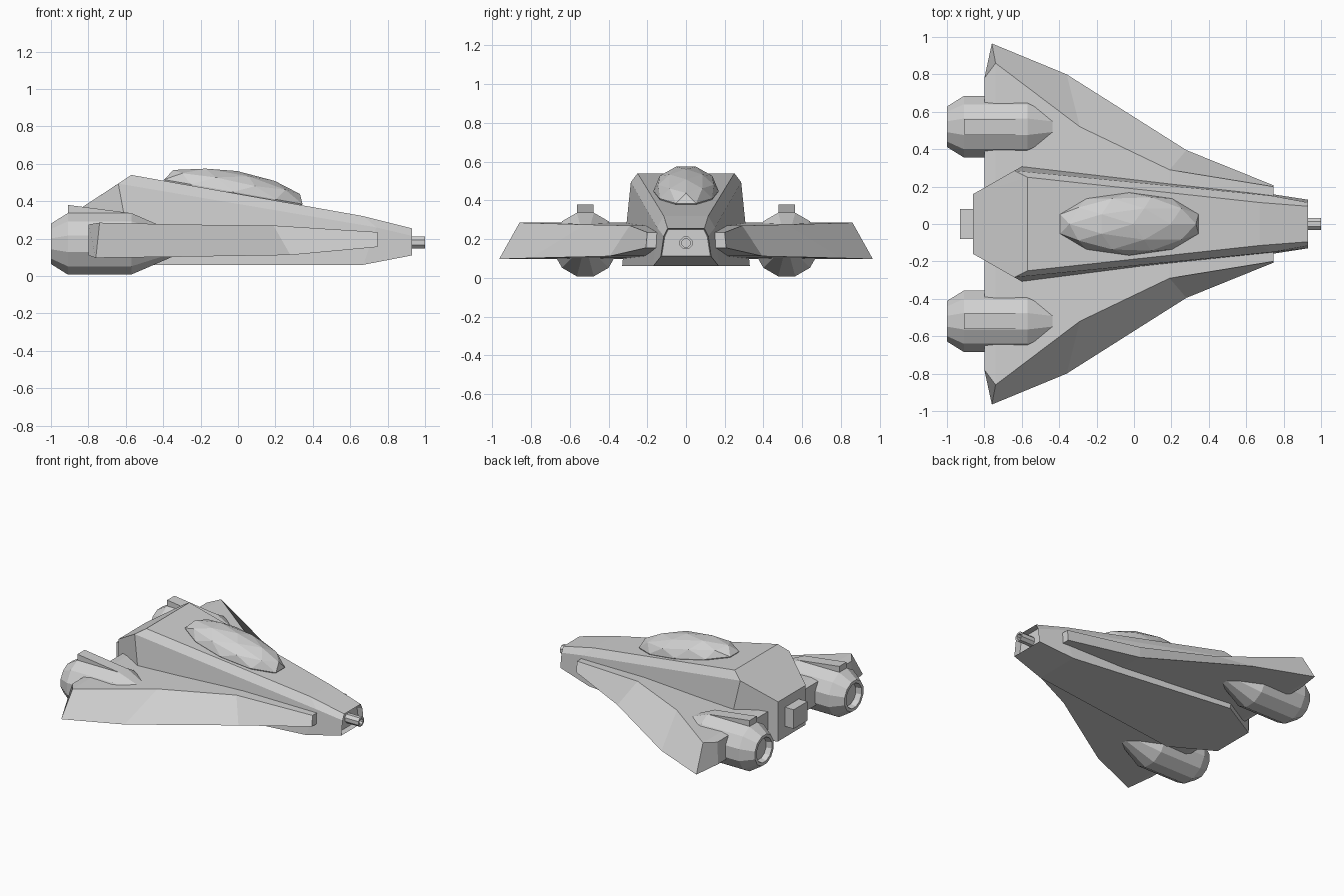
import bpy
import bmesh
from math import sin, cos, pi
from mathutils import Matrix, Vector

cube = bpy.data.objects.get("Cube")
if cube:
    bpy.data.objects.remove(cube, do_unlink=True)

grey = bpy.data.materials.new("light_grey")
grey.use_nodes = True
grey.diffuse_color = (0.64, 0.64, 0.64, 1)
grey.node_tree.nodes["Principled BSDF"].inputs["Base Color"].default_value = grey.diffuse_color


def finish(name, bm, mirror=False):
    """Turn a bmesh into a flat-shaded object, optionally mirrored across y."""
    bmesh.ops.remove_doubles(bm, verts=bm.verts[:], dist=0.0005)
    bmesh.ops.recalc_face_normals(bm, faces=bm.faces[:])
    mesh = bpy.data.meshes.new(name)
    bm.to_mesh(mesh)
    bm.free()
    mesh.materials.append(grey)
    obj = bpy.data.objects.new(name, mesh)
    bpy.context.collection.objects.link(obj)
    if mirror:
        mod = obj.modifiers.new("mirror", "MIRROR")
        mod.use_axis = (False, True, False)
        mod.use_mirror_merge = False
    return obj


def loft(bm, rings, caps=True):
    """Bridge closed rings of points; return the last cap."""
    loops = [[bm.verts.new(p) for p in ring] for ring in rings]
    for a, b in zip(loops, loops[1:]):
        for i in range(len(a)):
            j = (i + 1) % len(a)
            bm.faces.new((a[i], a[j], b[j], b[i]))
    if caps:
        bm.faces.new(loops[0])
        return bm.faces.new(loops[-1])


def lathe(name, profile, sides, y, z, mirror=False):
    """Spin (x, radius) points around an axis along x."""
    bm = bmesh.new()
    angles = [2 * pi * (i + 0.5) / sides for i in range(sides)]
    loft(bm, [[(x, y + r * sin(a), z + r * cos(a)) for a in angles]
              for x, r in profile], caps=False)
    return finish(name, bm, mirror)


def box(name, low, high, front_top=None, mirror=False):
    """Box between two corners; front_top gives a sloping roof."""
    bm = bmesh.new()
    rings = []
    for x, top in ((low[0], high[2]), (high[0], front_top or high[2])):
        rings.append([(x, low[1], low[2]), (x, high[1], low[2]),
                      (x, high[1], top), (x, low[1], top)])
    loft(bm, rings)
    return finish(name, bm, mirror)


# Hull: half sections of bottom edge, shoulder and roof edge, tail to nose
half_sections = [
    [(-0.86, 0.16, 0.06), (-0.86, 0.16, 0.35), (-0.86, 0.16, 0.35)],
    [(-0.56, 0.33, 0.06), (-0.64, 0.285, 0.494), (-0.57, 0.25, 0.54)],
    [(0.67, 0.17, 0.06), (0.74, 0.15, 0.26), (0.67, 0.115, 0.32)],
    [(0.93, 0.13, 0.11), (0.93, 0.115, 0.215), (0.93, 0.095, 0.255)],
]
bm = bmesh.new()
nose = loft(bm, [half + [(x, -y, z) for x, y, z in reversed(half)]
                 for half in half_sections])
# Recessed gun port in the nose
bmesh.ops.inset_individual(bm, faces=[nose], thickness=0.03)
bmesh.ops.inset_individual(bm, faces=[nose], thickness=0.006, depth=-0.04)
finish("hull", bm)

# Wings: (x, y, z) of top edge and bottom edge, tail to front
wing_edges = [
    ((-0.80, 0.78, 0.275), (-0.80, 0.77, 0.11)),
    ((-0.74, 0.86, 0.285), (-0.76, 0.965, 0.097)),
    ((-0.29, 0.52, 0.275), (-0.36, 0.80, 0.102)),
    ((0.19, 0.29, 0.27), (0.28, 0.395, 0.112)),
    ((0.745, 0.20, 0.235), (0.745, 0.207, 0.155)),
]
bm = bmesh.new()
loft(bm, [[top, low, (low[0], 0.08, low[2]), (top[0], 0.08, top[2])]
          for top, low in wing_edges])
finish("wings", bm, mirror=True)

# Engines with hollow nozzles, and the wedge on top of each
lathe("engines", [(-0.19, 0), (-0.57, 0.17), (-0.91, 0.17), (-1.0, 0.112),
                  (-1.0, 0.09), (-0.96, 0.08), (-0.96, 0)],
      12, 0.52, 0.172, mirror=True)
box("engine_wedges", (-0.91, 0.478, 0.28), (-0.57, 0.562, 0.38),
    front_top=0.336, mirror=True)

# Tail box
box("tail_box", (-0.93, -0.08, 0.14), (-0.84, 0.08, 0.28))

# Hollow gun barrel
lathe("nose_gun", [(0.88, 0.035), (1.0, 0.035), (1.0, 0.022), (0.9, 0.022), (0.9, 0)],
      8, 0, 0.18)

# Faceted canopy, tilted to follow the roof
bm = bmesh.new()
bmesh.ops.create_icosphere(bm, subdivisions=2, radius=1)
slope = Vector((1, 0, -0.177))
tilt = Vector((1, 0, 0)).rotation_difference(slope).to_matrix().to_4x4()
place = Matrix.Translation((-0.025, 0, 0.45)) @ tilt @ Matrix.Diagonal((0.395, 0.168, 0.113, 1))
bmesh.ops.transform(bm, matrix=place, verts=bm.verts[:])
finish("canopy", bm)
